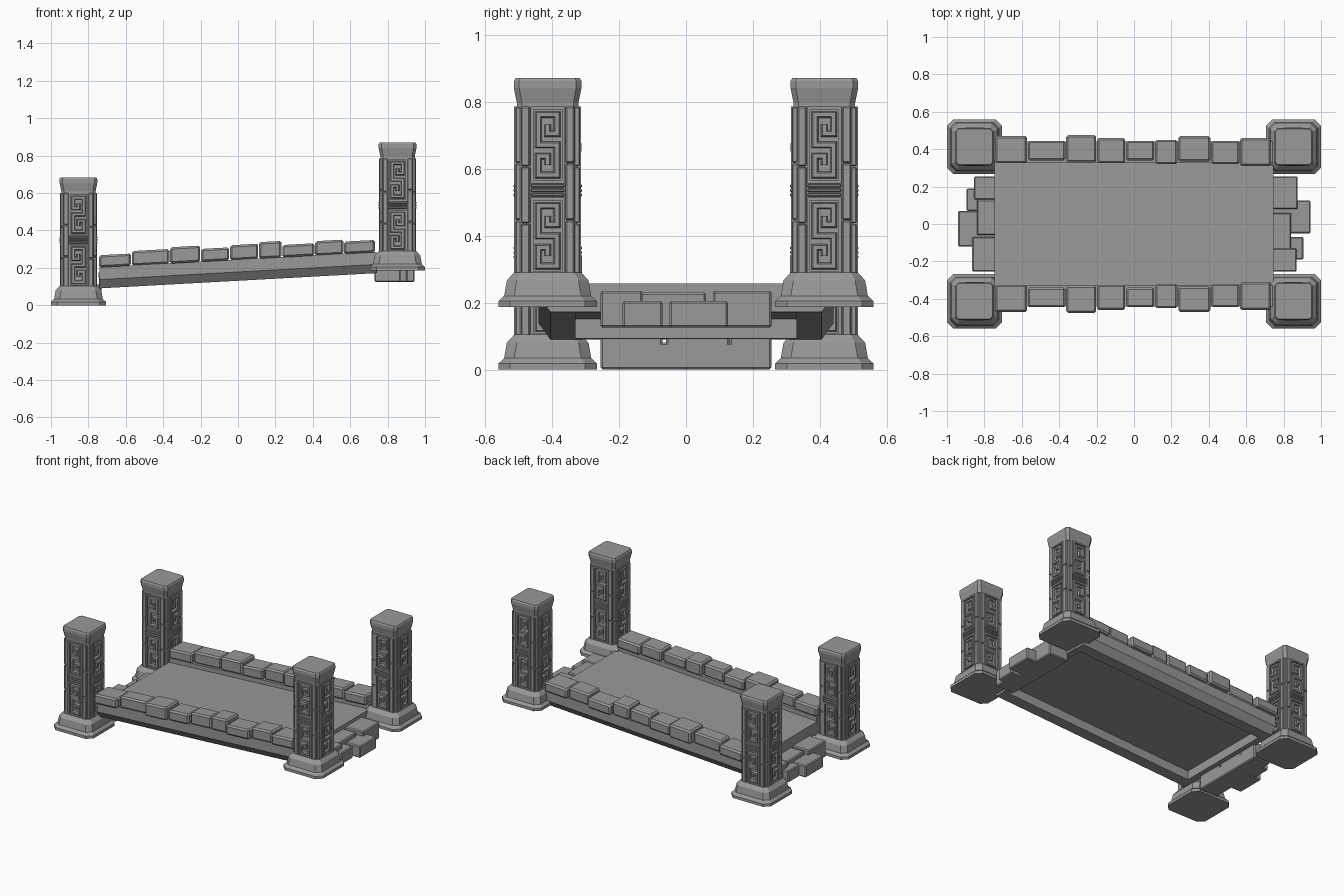
import bpy, bmesh, math
from mathutils import Vector, Matrix

cube = bpy.data.objects.get("Cube")
if cube:
    bpy.data.objects.remove(cube, do_unlink=True)

stone = bpy.data.materials.new("grey_stone")
stone.use_nodes = True
GREY = (0.32, 0.32, 0.32, 1)
stone.diffuse_color = GREY
stone.node_tree.nodes["Principled BSDF"].inputs["Base Color"].default_value = GREY


def finish(name, bm, matrix=Matrix()):
    bmesh.ops.recalc_face_normals(bm, faces=bm.faces)
    mesh = bpy.data.meshes.new(name)
    bm.to_mesh(mesh)
    bm.free()
    mesh.materials.append(stone)
    obj = bpy.data.objects.new(name, mesh)
    obj.matrix_world = matrix
    bpy.context.collection.objects.link(obj)
    return obj


def bridge(bm, loops, caps=True):
    """Skin a stack of equal-length closed loops."""
    rings = [[bm.verts.new(p) for p in loop] for loop in loops]
    n = len(rings[0])
    for a, b in zip(rings, rings[1:]):
        for i in range(n):
            j = (i + 1) % n
            bm.faces.new((a[i], a[j], b[j], b[i]))
    if caps:
        bm.faces.new(rings[0][::-1])
        bm.faces.new(rings[-1])


def octagon(half, cut, z):
    """Square with clipped corners."""
    h, c = half, half - cut
    return [(h, -c, z), (h, c, z), (c, h, z), (-c, h, z),
            (-h, c, z), (-h, -c, z), (-c, -h, z), (c, -h, z)]


def box(bm, x, y, z, bevel=0.0):
    """Box from (low, high) pairs with optional chamfered edges."""
    size = [b - a for a, b in (x, y, z)]
    mid = [(a + b) / 2 for a, b in (x, y, z)]
    mat = Matrix.Translation(mid) @ Matrix.Diagonal((*size, 1))
    verts = bmesh.ops.create_cube(bm, size=1, matrix=mat)["verts"]
    if bevel:
        edges = list({e for v in verts for e in v.link_edges})
        bmesh.ops.bevel(bm, geom=edges, offset=bevel, segments=1, affect='EDGES')


# Square spiral pair, drawn in face coordinates (across, up)
HALF_KEY = [Vector(p) for p in ((0, .06), (0, .034), (.028, .034),
                                (.028, .09), (-.028, .09), (-.028, 0))]
KEY = HALF_KEY + [-p for p in reversed(HALF_KEY)]


def key_ribbon(bm, centre, depth):
    """Raised mitred ribbon following the key path on the +x side."""
    rows = []
    for i, p in enumerate(KEY):
        normals = []
        for a, b in ((i - 1, i), (i, i + 1)):
            if a >= 0 and b < len(KEY):
                d = (KEY[b] - KEY[a]).normalized()
                normals.append(Vector((-d.y, d.x)))
        off = normals[0] if len(normals) == 1 else normals[0] + normals[1]
        section = ((-.010, 0), (-.006, .013), (.006, .013), (.010, 0))
        rows.append([(depth + h, p.x + off.x * w, centre + p.y + off.y * w)
                     for w, h in section])
    bridge(bm, rows)


def pillar_face(bm):
    """Carved panel and side strips for the +x side of the shaft."""
    groups = ((.098, .328), (.37, .60))
    for low, high in groups:
        for s in (-1, 1):
            box(bm, (.08, .1), sorted((s * .042, s * .052)), (low, high))
        for z in (low, high - .01):
            box(bm, (.08, .1), (-.052, .052), (z, z + .01))
        key_ribbon(bm, (low + high) / 2, .087)
    # middle bands
    for i in range(3):
        z = .330 + i * .0135
        box(bm, (.08, .102), (-.05, .05), (z, z + .011), .003)
    # side strips split into stones
    for side, cuts in ((-1, (.095, .25, .42, .60)), (1, (.095, .26, .43, .60))):
        for a, b in zip(cuts, cuts[1:]):
            box(bm, (.07, .097), sorted((side * .053, side * .08)),
                (a + .001, b - .001), .004)


def pillar(name, x, y, z):
    bm = bmesh.new()
    # stepped foot, core and flared cap
    bridge(bm, [octagon(*r) for r in ((.147, .035, 0), (.147, .035, .018),
           (.130, .03, .034), (.122, .03, .08), (.1, .02, .104))])
    bridge(bm, [octagon(.087, .012, .09), octagon(.087, .012, .61)])
    bridge(bm, [octagon(*r) for r in ((.092, .015, .597), (.092, .015, .61),
           (.101, .016, .655), (.101, .016, .675), (.096, .014, .684))])
    for turn in range(4):
        part = bmesh.new()
        pillar_face(part)
        part.transform(Matrix.Rotation(turn * math.pi / 2, 4, 'Z'))
        temp = bpy.data.meshes.new("temp")
        part.to_mesh(temp)
        part.free()
        bm.from_mesh(temp)
        bpy.data.meshes.remove(temp)
    if x < 0:  # carving is mirrored on the low end
        bm.transform(Matrix.Scale(-1, 4, (1, 0, 0)))
    finish(name, bm, Matrix.Translation((x, y, z)))


RISE = .186
for end, x, z in (("low", -.853, 0), ("high", .853, RISE)):
    for side, y in (("front", -.413), ("back", .413)):
        pillar(f"{end}_{side}_pillar", x, y, z)

# Sloping deck: everything is sheared so that it climbs towards +x
SLOPE = Matrix.Identity(4)
SLOPE[2][0] = .055


def sloped(name, bm):
    bm.transform(SLOPE)
    return finish(name, bm)


bm = bmesh.new()
box(bm, (-.745, .745), (-.34, .34), (.19, .216))
sloped("deck_floor", bm)

for name, s in (("front", -1), ("back", 1)):
    bm = bmesh.new()
    profile = ((.33, .131), (.405, .131), (.44, .178), (.44, .245), (.33, .245))
    bridge(bm, [[(x, s * y, z) for y, z in profile] for x in (-.74, .74)])
    sloped(f"{name}_side_beam", bm)

for name, s in (("low", -1), ("high", 1)):
    bm = bmesh.new()
    box(bm, sorted((s * .70, s * .744)), (-.335, .335), (.131, .215))
    sloped(f"{name}_end_beam", bm)

# Curb stones: (end x, inner y, outer y, height)
CURB = ((-.57, .325, .47, .063), (-.365, .34, .445, .076), (-.2, .33, .475, .085),
        (-.045, .325, .46, .067), (.11, .34, .445, .078), (.235, .32, .45, .086),
        (.41, .335, .47, .064), (.565, .32, .445, .075), (.735, .31, .46, .064))
for name, s in (("front", -1), ("back", 1)):
    bm = bmesh.new()
    start = -.745
    for end, inner, outer, height in CURB:
        box(bm, (start + .002, end - .002), sorted((s * inner, s * outer)),
            (.243, .245 + height), .01)
        start = end
    sloped(f"{name}_curb_stones", bm)

# Rough step stones at both ends: (y low, y high, reach, height)
STEPS = {"low": ((.13, .255, .855, .11), (.07, .19, .895, .08), (-.12, .07, .94, .08),
                 (-.06, .13, .84, .105), (-.255, -.07, .865, .11)),
         "high": ((.08, .255, .875, .11), (-.05, .125, .943, .08), (-.19, -.07, .905, .08),
                  (-.14, .06, .84, .105), (-.255, -.13, .87, .11))}
for name, s, base in (("low", -1, 0), ("high", 1, .125)):
    bm = bmesh.new()
    for y0, y1, reach, height in STEPS[name]:
        box(bm, sorted((s * .73, s * reach)), (y0, y1), (base, base + height), .006)
    finish(f"{name}_step_stones", bm)
